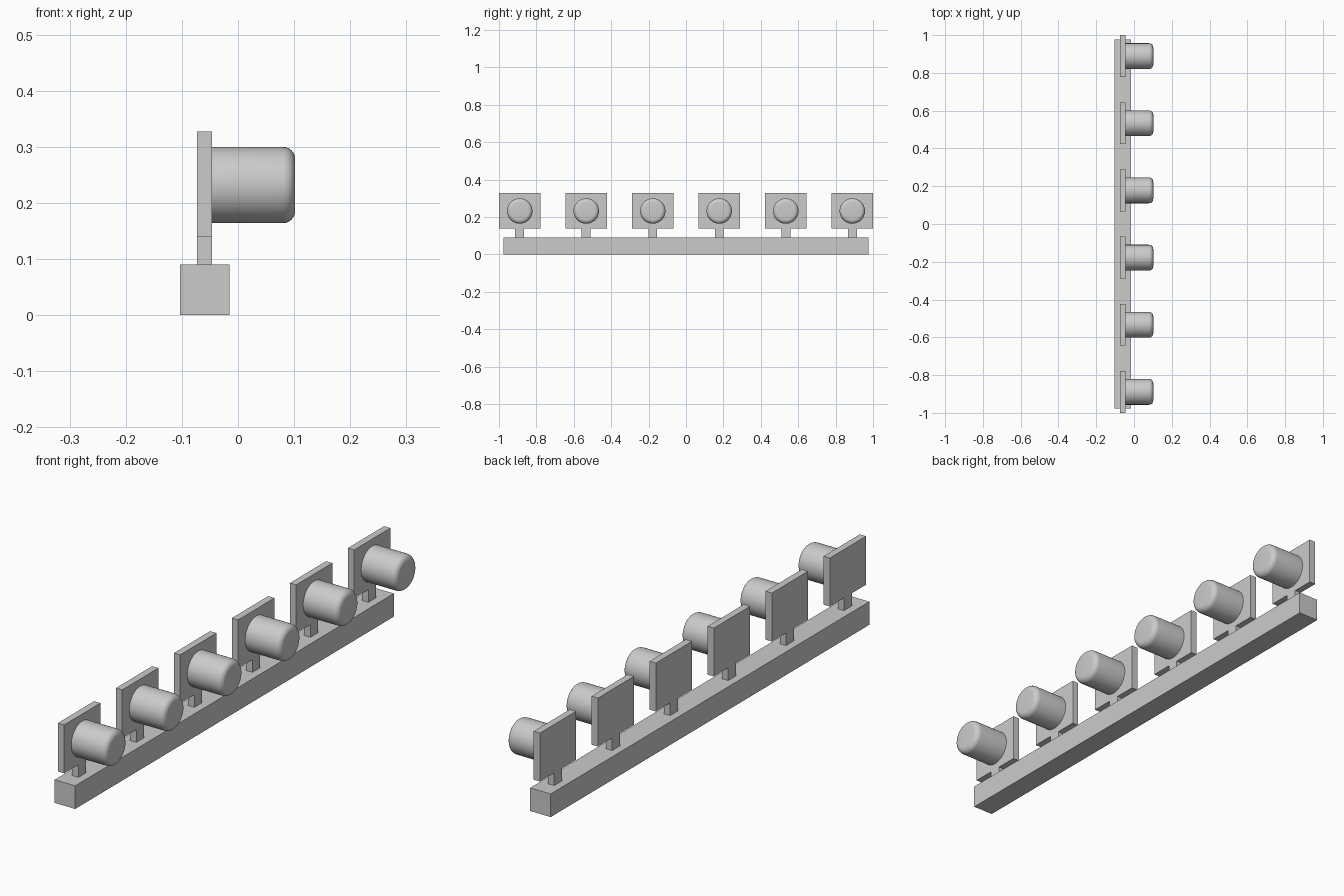
import bpy, bmesh, math
from mathutils import Matrix

cube = bpy.data.objects.get("Cube")
if cube:
    bpy.data.objects.remove(cube, do_unlink=True)

grey = bpy.data.materials.new("light grey")
grey.use_nodes = True
grey.diffuse_color = (0.6, 0.6, 0.6, 1)
grey.node_tree.nodes["Principled BSDF"].inputs["Base Color"].default_value = (0.6, 0.6, 0.6, 1)


def box(name, x, y, z):
    """Box spanning the given (low, high) ranges."""
    bpy.ops.mesh.primitive_cube_add(size=1, location=[sum(r) / 2 for r in (x, y, z)])
    ob = bpy.context.object
    ob.name = name
    ob.data.transform(Matrix.Diagonal([r[1] - r[0] for r in (x, y, z)] + [1]))
    ob.data.materials.append(grey)
    return ob


def knob(name, y):
    """Round peg along +x with a rounded outer rim."""
    x0, x1, radius, rim = -0.046, 0.102, 0.068, 0.022
    profile = [(0, x0), (radius, x0)]
    for i in range(7):
        a = math.radians(15 * i)
        profile.append((radius - rim + rim * math.cos(a), x1 - rim + rim * math.sin(a)))
    profile.append((0, x1))
    bm = bmesh.new()
    verts = [bm.verts.new((px, 0, r)) for r, px in profile]
    edges = [bm.edges.new(pair) for pair in zip(verts, verts[1:])]
    bmesh.ops.spin(bm, geom=verts + edges, cent=(0, 0, 0), axis=(1, 0, 0),
                   angle=math.tau, steps=48, use_merge=True)
    bmesh.ops.remove_doubles(bm, verts=bm.verts, dist=0.0001)
    bmesh.ops.recalc_face_normals(bm, faces=bm.faces)
    mesh = bpy.data.meshes.new(name)
    bm.to_mesh(mesh)
    bm.free()
    mesh.materials.append(grey)
    ob = bpy.data.objects.new(name, mesh)
    ob.location = (0, y, 0.232)
    bpy.context.collection.objects.link(ob)
    bpy.ops.object.select_all(action="DESELECT")
    ob.select_set(True)
    bpy.context.view_layer.objects.active = ob
    bpy.ops.object.shade_smooth_by_angle(angle=math.radians(35))


# Long base rail
box("base_rail", (-0.103, -0.015), (-0.977, 0.977), (0, 0.09))

# Six stations: stem, square plate and round knob
for i in range(6):
    y = (i - 2.5) * 0.3556
    box(f"stem_{i + 1}", (-0.073, -0.046), (y - 0.024, y + 0.024), (0.09, 0.139))
    box(f"plate_{i + 1}", (-0.073, -0.046), (y - 0.111, y + 0.111), (0.139, 0.327))
    knob(f"knob_{i + 1}", y)
